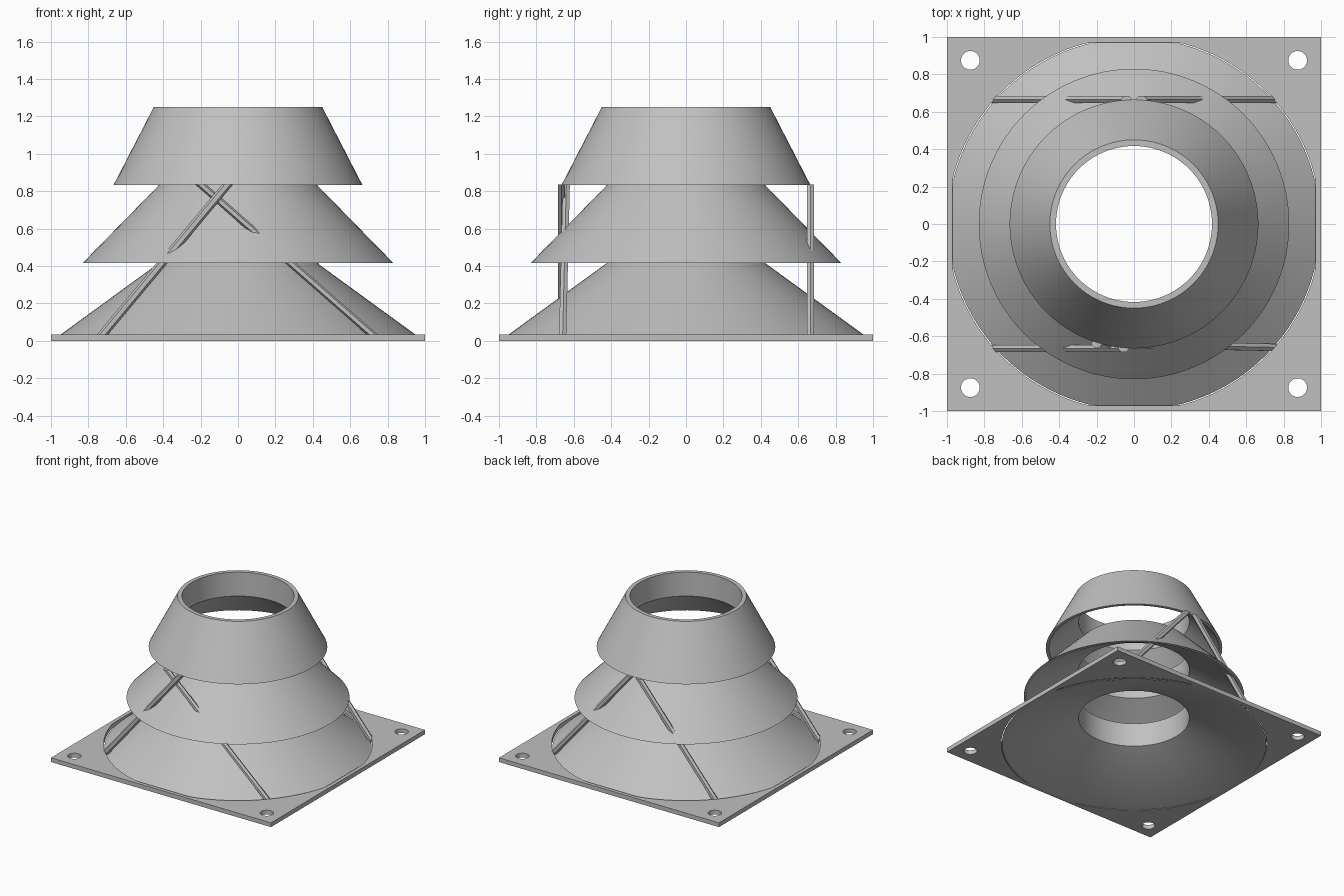
import bpy, bmesh
from math import cos, sin, pi

cube = bpy.data.objects.get("Cube")
if cube:
    bpy.data.objects.remove(cube, do_unlink=True)

# One plain grey for everything
grey = bpy.data.materials.new("light_grey")
grey.use_nodes = True
colour = (0.53, 0.53, 0.53, 1)
grey.diffuse_color = colour
grey.node_tree.nodes["Principled BSDF"].inputs["Base Color"].default_value = colour


def finish(name, bm, smooth=False):
    bmesh.ops.recalc_face_normals(bm, faces=bm.faces[:])
    mesh = bpy.data.meshes.new(name)
    bm.to_mesh(mesh)
    bm.free()
    mesh.materials.append(grey)
    obj = bpy.data.objects.new(name, mesh)
    bpy.context.collection.objects.link(obj)
    if smooth:
        bpy.ops.object.select_all(action='DESELECT')
        obj.select_set(True)
        bpy.context.view_layer.objects.active = obj
        bpy.ops.object.shade_smooth_by_angle(angle=0.5)
    return obj


def circle(cx, cy, rx, n, ry=None):
    ry = ry or rx
    return [(cx + rx * cos(2 * pi * i / n), cy + ry * sin(2 * pi * i / n)) for i in range(n)]


def bridge(bm, a, b):
    n = len(a)
    for i in range(n):
        j = (i + 1) % n
        bm.faces.new((a[i], a[j], b[j], b[i]))


def lathe(name, profile, segments=96):
    """Revolve a closed (radius, height) profile around the vertical axis."""
    bm = bmesh.new()
    rings = [[bm.verts.new((x, y, z)) for x, y in circle(0, 0, r, segments)]
             for r, z in profile]
    for i, ring in enumerate(rings):
        bridge(bm, ring, rings[(i + 1) % len(rings)])
    return finish(name, bm, smooth=True)


def strut(name, low, high):
    """Slanted hexagonal rod with level ends."""
    bm = bmesh.new()
    ends = [[bm.verts.new((x, y, p[2])) for x, y in circle(p[0], p[1], 0.03, 6, 0.022)]
            for p in (low, high)]
    bridge(bm, *ends)
    for ring in ends:
        bm.faces.new(ring)
    return finish(name, bm)


# Square mounting plate with four screw holes and a wide trimmed opening
THICK = 0.035
LIMIT = 0.97
opening = [(max(-LIMIT, min(LIMIT, x)), max(-LIMIT, min(LIMIT, y)))
           for x, y in circle(0, 0, 1.0, 96)]
outline = [(-1, -1), (1, -1), (1, 1), (-1, 1)]
holes = [circle(0.875 * sx, 0.875 * sy, 0.05, 32) for sx in (-1, 1) for sy in (-1, 1)]
bm = bmesh.new()
edges = []
for loop in [outline, opening] + holes:
    vs = [bm.verts.new((x, y, 0)) for x, y in loop]
    edges += [bm.edges.new((vs[i - 1], vs[i])) for i in range(len(vs))]
bmesh.ops.triangle_fill(bm, edges=edges, use_beauty=True)
top = bmesh.ops.extrude_face_region(bm, geom=bm.faces[:], use_keep_orig=True)
bmesh.ops.translate(bm, vec=(0, 0, THICK),
                    verts=[g for g in top["geom"] if isinstance(g, bmesh.types.BMVert)])
finish("mounting_plate", bm)

# Three stacked hollow cones, each with a straight bore
STEP = 0.417
BORE = 0.417
for i, (name, base, rim) in enumerate((("lower_cone", 0.995, 0.422),
                                       ("middle_cone", 0.83, 0.422),
                                       ("upper_cone", 0.665, 0.45))):
    z = i * STEP
    lathe(name, [(base, z), (rim, z + STEP), (BORE, z + STEP),
                 (BORE, z + STEP * 0.53), (base - 0.025, z)])

# Diagonal struts carrying the cones
TOP = 2 * STEP + 0.003
strut("front_right_strut", (-0.745, -0.665, 0.01), (-0.055, -0.665, TOP))
strut("front_left_strut", (0.745, -0.66, 0.01), (-0.2, -0.64, TOP))
for side, label in ((-1, "right"), (1, "left")):
    strut("back_" + label + "_strut", (0.745 * side, 0.665, 0.01), (0.04 * side, 0.665, TOP))
